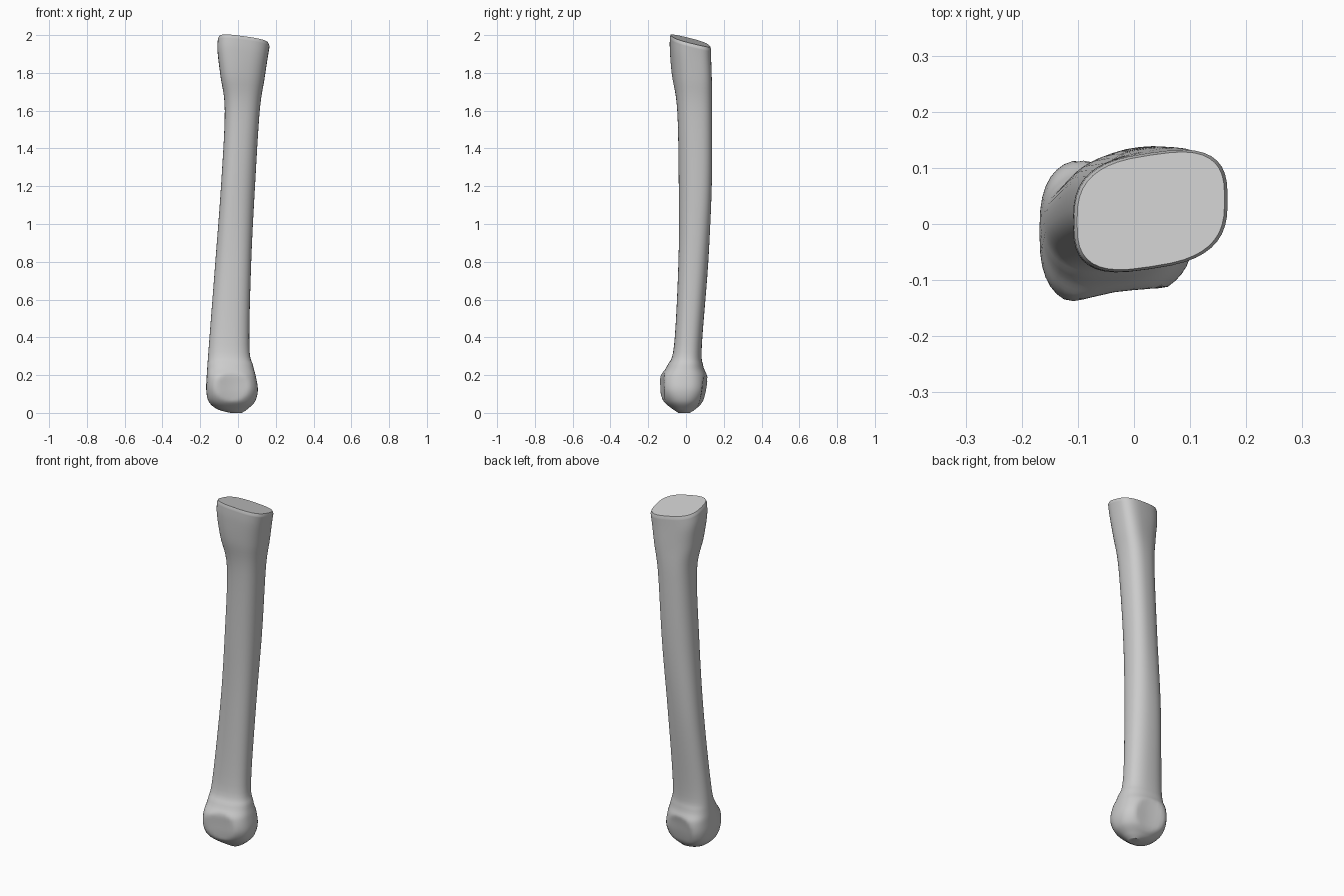
import bpy, bmesh, math
from mathutils import Vector

if "Cube" in bpy.data.objects:
    bpy.data.objects.remove(bpy.data.objects["Cube"])

SIDES = 40
STEPS = 6

# Cross-sections: height, x min, x max, y min, y max, squareness, taper, skew
SECTIONS = [
    (0.0, -.04, .02, -.04, .02, 2, 0, 0),
    (.02, -.11, .05, -.07, .05, 2.2, .1, 0),
    (.06, -.155, .09, -.115, .09, 2.5, .15, 0),
    (.12, -.168, .105, -.14, .112, 2.7, .15, 0),
    (.19, -.166, .095, -.135, .11, 2.7, .15, 0),
    (.25, -.162, .08, -.098, .09, 2.5, .1, 0),
    (.36, -.154, .06, -.063, .084, 2.4, 0, 0),
    (.8, -.12, .07, -.04, .118, 2.4, 0, 0),
    (1.2, -.09, .09, -.037, .135, 2.4, 0, .01),
    (1.6, -.07, .115, -.045, .137, 2.5, 0, .01),
    (1.78, -.093, .14, -.07, .132, 2.7, 0, .02),
    (1.9, -.108, .157, -.08, .128, 2.9, 0, .02),
    (1.965, -.107, .167, -.08, .127, 2.9, 0, .02),
]


def blend(a, b, c, d, t):
    """Smooth curve through b and c."""
    return b + t / 2 * (c - a + t * (2*a - 5*b + 4*c - d + t * (3*(b - c) + d - a)))


def section_at(i, t):
    last = len(SECTIONS) - 1
    rows = [SECTIONS[min(max(k, 0), last)] for k in range(i - 1, i + 3)]
    return [blend(*values, t) for values in zip(*rows)]


def power(v, e):
    return math.copysign(abs(v) ** e, v)


def ring(bm, section, scale=1.0, lift=0.0):
    z, x0, x1, y0, y1, square, taper, skew = section
    tilt = min(max((z - 1.6) / .36, 0), 1)
    verts = []
    for k in range(SIDES):
        a = math.tau * k / SIDES
        u = power(math.cos(a), 2 / square)
        v = power(math.sin(a), 2 / square)
        x = (x0 + x1) / 2 + u * scale * (x1 - x0) / 2
        y = (y0 + y1) / 2 + (v * (1 - taper * u) + 0) * scale * (y1 - y0) / 2 + skew * u
        # The upper end is cut on a slant
        slant = tilt * (-.1 * x - .24 * y)
        verts.append(bm.verts.new((x, y, z + lift + slant)))
    return verts


def press_pit(bm, side, centre_x, centre_z, rx, rz, depth):
    """Shallow oval hollow on the front (-1) or back (1) of the lower head."""
    for v in bm.verts:
        d = ((v.co.x - centre_x) / rx) ** 2 + ((v.co.z - centre_z) / rz) ** 2
        if d < 1 and (v.co.y + .015) * side > 0:
            v.co.y -= side * depth * (1 - d)


def bone_shaft():
    bm = bmesh.new()
    rings = [ring(bm, section_at(i, s / STEPS))
             for i in range(len(SECTIONS) - 1) for s in range(STEPS)]
    rings.append(ring(bm, SECTIONS[-1]))
    # Narrow rim around the flat upper end
    rings.append(ring(bm, SECTIONS[-1], .96, .014))
    for low, high in zip(rings, rings[1:]):
        for k in range(SIDES):
            n = (k + 1) % SIDES
            bm.faces.new((low[k], low[n], high[n], high[k]))
    bm.faces.new(rings[-1])
    bm.faces.new(rings[0][::-1])
    press_pit(bm, -1, -.03, .14, .09, .08, .022)
    press_pit(bm, 1, -.03, .12, .09, .09, .022)
    bmesh.ops.recalc_face_normals(bm, faces=bm.faces)
    mesh = bpy.data.meshes.new("bone_shaft")
    bm.to_mesh(mesh)
    bm.free()
    obj = bpy.data.objects.new("bone_shaft", mesh)
    bpy.context.collection.objects.link(obj)
    return obj


# Plain grey bone colour
grey = bpy.data.materials.new("bone_grey")
grey.use_nodes = True
colour = (.6, .6, .6, 1)
grey.diffuse_color = colour
grey.node_tree.nodes["Principled BSDF"].inputs["Base Color"].default_value = colour

bone = bone_shaft()
bone.data.materials.append(grey)
bpy.context.view_layer.objects.active = bone
bone.select_set(True)
bpy.ops.object.shade_smooth_by_angle(angle=math.radians(35))
